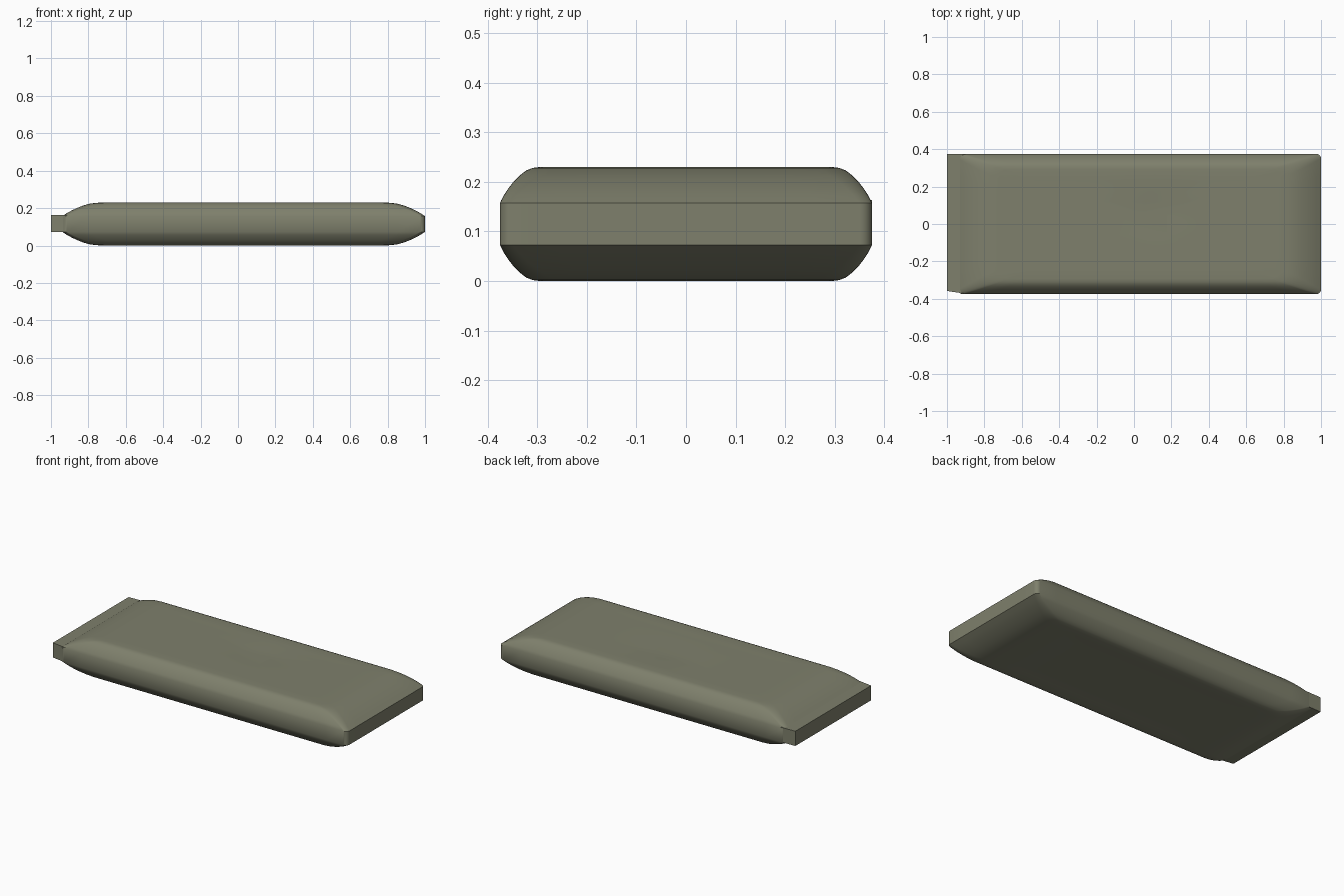
import bpy, bmesh, math

if "Cube" in bpy.data.objects:
    bpy.data.objects.remove(bpy.data.objects["Cube"])

mat = bpy.data.materials.new("olive_cloth")
mat.diffuse_color = (0.21, 0.215, 0.15, 1)
mat.use_nodes = True
mat.node_tree.nodes["Principled BSDF"].inputs["Base Color"].default_value = mat.diffuse_color

CX, HX, HY, MID = 0.03, 0.97, 0.375, 0.115


def ring(bm, hx, hy, r, z, dent=False):
    """Rounded rectangle of vertices, with evenly divided straight sides."""
    pts = []
    corners = [(1, 1, 0), (-1, 1, 90), (-1, -1, 180), (1, -1, 270)]
    for i, (sx, sy, a0) in enumerate(corners):
        for k in range(7):
            a = math.radians(a0 + 15 * k)
            pts.append((sx * (hx - r) + r * math.cos(a), sy * (hy - r) + r * math.sin(a)))
        nx, ny, na = corners[(i + 1) % 4]
        a = math.radians(na)
        end = (nx * (hx - r) + r * math.cos(a), ny * (hy - r) + r * math.sin(a))
        x0, y0 = pts[-1]
        n = 16 if i % 2 == 0 else 8
        for k in range(1, n):
            t = k / n
            pts.append((x0 + (end[0] - x0) * t, y0 + (end[1] - y0) * t))
    verts = []
    for x, y in pts:
        d = 0
        if dent:
            d = 0.006 * math.exp(-(((x + CX - 0.1) / 0.16) ** 2 + ((y - 0.06) / 0.1) ** 2))
        verts.append(bm.verts.new((x + CX, y, z - d)))
    return verts


# Cushion body: (x inset, y inset, height above the middle, corner radius)
profile = [(0, 0, 0.042, 0.025), (0.025, 0.008, 0.058, 0.03), (0.05, 0.017, 0.072, 0.035),
           (0.08, 0.028, 0.086, 0.04), (0.11, 0.04, 0.098, 0.045), (0.145, 0.053, 0.108, 0.05),
           (0.18, 0.066, 0.113, 0.05), (0.22, 0.082, 0.115, 0.05)]
bm = bmesh.new()
rings = []
for f in (0.2, 0.4, 0.6, 0.8):
    rings.append(ring(bm, 0.75 * f, 0.293 * f, 0.05 * f, MID - 0.111))
for ix, iy, h, r in reversed(profile):
    rings.append(ring(bm, HX - ix, HY - iy, r, MID - h))
for ix, iy, h, r in profile:
    rings.append(ring(bm, HX - ix, HY - iy, r, MID + h))
for f in (0.8, 0.6, 0.4, 0.2):
    rings.append(ring(bm, 0.75 * f, 0.293 * f, 0.05 * f, MID + 0.114, True))
for a, b in zip(rings, rings[1:]):
    n = len(a)
    for i in range(n):
        j = (i + 1) % n
        bm.faces.new((a[i], a[j], b[j], b[i]))
bm.faces.new(list(reversed(rings[0])))
bm.faces.new(rings[-1])
bmesh.ops.recalc_face_normals(bm, faces=bm.faces)


def finish(bm, name):
    me = bpy.data.meshes.new(name)
    bm.to_mesh(me)
    bm.free()
    ob = bpy.data.objects.new(name, me)
    bpy.context.collection.objects.link(ob)
    me.materials.append(mat)
    bpy.ops.object.select_all(action='DESELECT')
    ob.select_set(True)
    bpy.context.view_layer.objects.active = ob
    bpy.ops.object.shade_smooth_by_angle(angle=math.radians(35))


finish(bm, "cushion_body")

# Flat end flap
bm = bmesh.new()
outline = [(-1, -0.358), (-0.9, -0.373), (-0.9, 0.375), (-1, 0.373)]
base = bm.faces.new([bm.verts.new((x, y, 0.073)) for x, y in outline])
res = bmesh.ops.extrude_face_region(bm, geom=[base])
for v in res["geom"]:
    if isinstance(v, bmesh.types.BMVert):
        v.co.z = 0.163
bmesh.ops.recalc_face_normals(bm, faces=bm.faces)
finish(bm, "end_flap")
